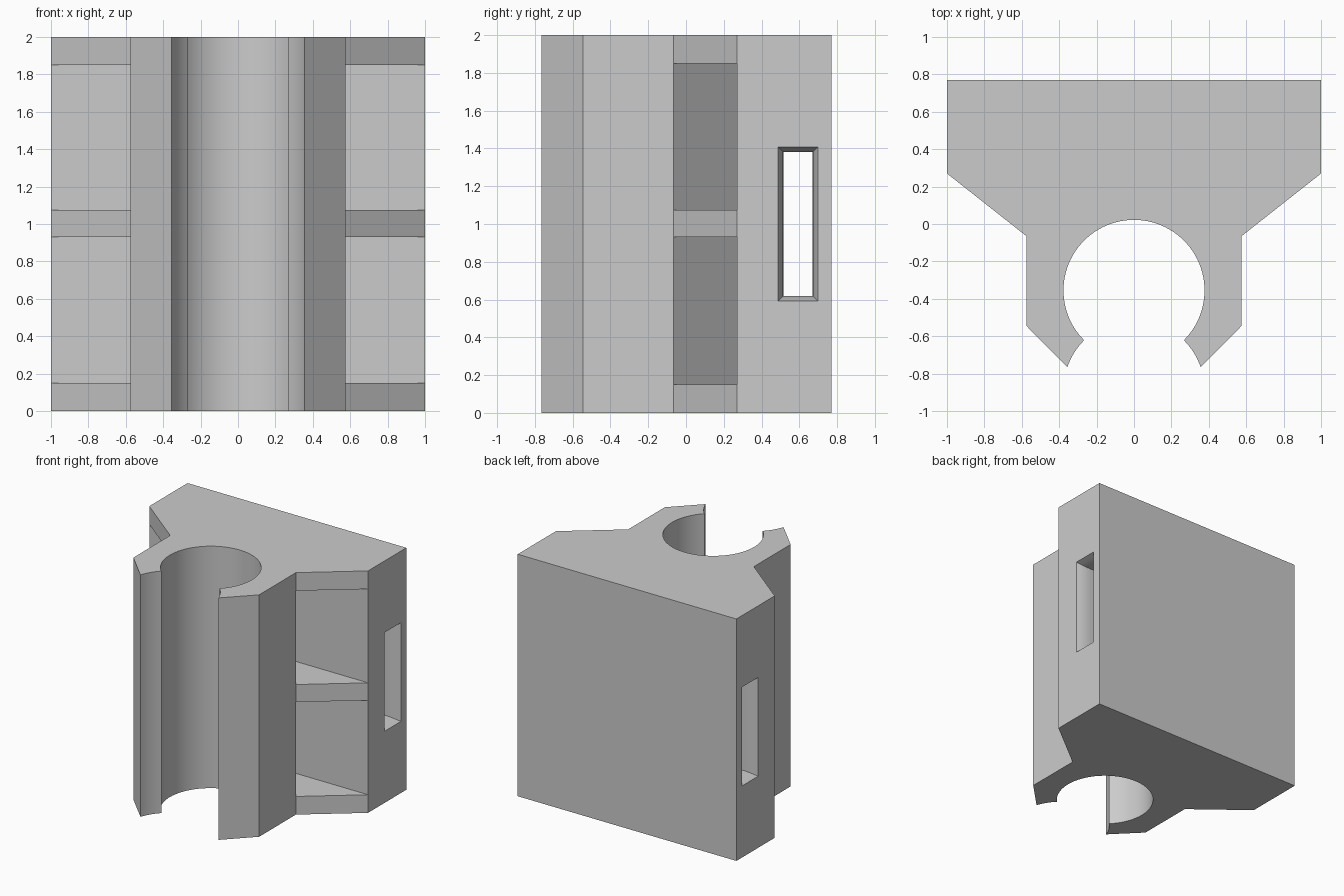
import bpy
import bmesh
from math import cos, sin, radians

default = bpy.data.objects.get("Cube")
if default:
    bpy.data.objects.remove(default, do_unlink=True)

HEIGHT = 2.0
BORE_R = 0.377
BORE_Y = -0.355

grey = bpy.data.materials.new("plain grey")
grey.use_nodes = True
colour = (0.6, 0.6, 0.6, 1)
grey.diffuse_color = colour
grey.node_tree.nodes["Principled BSDF"].inputs["Base Color"].default_value = colour


def make_object(name, bm):
    bmesh.ops.recalc_face_normals(bm, faces=bm.faces)
    mesh = bpy.data.meshes.new(name)
    bm.to_mesh(mesh)
    bm.free()
    mesh.materials.append(grey)
    obj = bpy.data.objects.new(name, mesh)
    bpy.context.collection.objects.link(obj)
    return obj


def loft(name, rings):
    """Join equal-sized rings of points into a closed solid."""
    bm = bmesh.new()
    loops = [[bm.verts.new(p) for p in ring] for ring in rings]
    for a, b in zip(loops, loops[1:]):
        for i in range(len(a)):
            j = (i + 1) % len(a)
            bm.faces.new((a[i], a[j], b[j], b[i]))
    bm.faces.new(loops[0])
    bm.faces.new(loops[-1])
    return make_object(name, bm)


def prism(name, profile, z0, z1):
    return loft(name, [[(x, y, z) for x, y in profile] for z in (z0, z1)])


def arc(cy, start, end, steps):
    angles = [radians(start + (end - start) * i / steps) for i in range(steps + 1)]
    return [(BORE_R * cos(a), cy + BORE_R * sin(a)) for a in angles]


def cut(target, cutter):
    cutter.hide_render = True
    mod = target.modifiers.new("cut", 'BOOLEAN')
    mod.operation = 'DIFFERENCE'
    mod.solver = 'EXACT'
    mod.object = cutter
    bpy.context.view_layer.objects.active = target
    bpy.ops.object.modifier_apply(modifier=mod.name)
    bpy.data.objects.remove(cutter, do_unlink=True)


# Clamp body: half profile from the bore's back round to the back plate, mirrored
mouth_y = BORE_Y - 2 * BORE_R * sin(radians(45))
half = arc(BORE_Y, 90, -45, 36)
half += arc(mouth_y, 45, 19, 8)[1:]
half += [(0.575, -0.545), (0.575, -0.065), (1, 0.27), (1, 0.77)]
profile = half + [(-x, y) for x, y in reversed(half[1:])]
body = prism("bearing_clamp_body", profile, 0, HEIGHT)

# Side pockets, leaving three ribs on each side
for side in (1, -1):
    for z0, z1 in ((0.15, 0.93), (1.075, 1.85)):
        shape = [(0.575, -0.065), (0.24, 0.27), (1, 0.27),
                 (1.1, 0.27), (1.1, -0.065)]
        cut(body, prism("pocket_cutter", [(side * x, y) for x, y in shape], z0, z1))

# Strap slot right through the back, flared towards both mouths
rings = []
steps = [1.0, 0.75, 0.5, 0.25, 0.0]
stations = [(-0.87 - 0.13 * t, t) for t in steps]
stations += [(-x, t) for x, t in reversed(stations)]
stations = [(-1.05, 1.0)] + stations + [(1.05, 1.0)]
for x, t in stations:
    flare = 0.028 * t * t
    w, h = 0.078 + flare, 0.38 + flare
    rings.append([(x, 0.593 + sy * w, 1.0 + sz * h)
                  for sy, sz in ((-1, -1), (1, -1), (1, 1), (-1, 1))])
cut(body, loft("slot_cutter", rings))

# Smooth bore and slot, crisp edges elsewhere
bpy.ops.object.select_all(action='DESELECT')
body.select_set(True)
bpy.context.view_layer.objects.active = body
bpy.ops.object.shade_smooth_by_angle(angle=radians(25))
